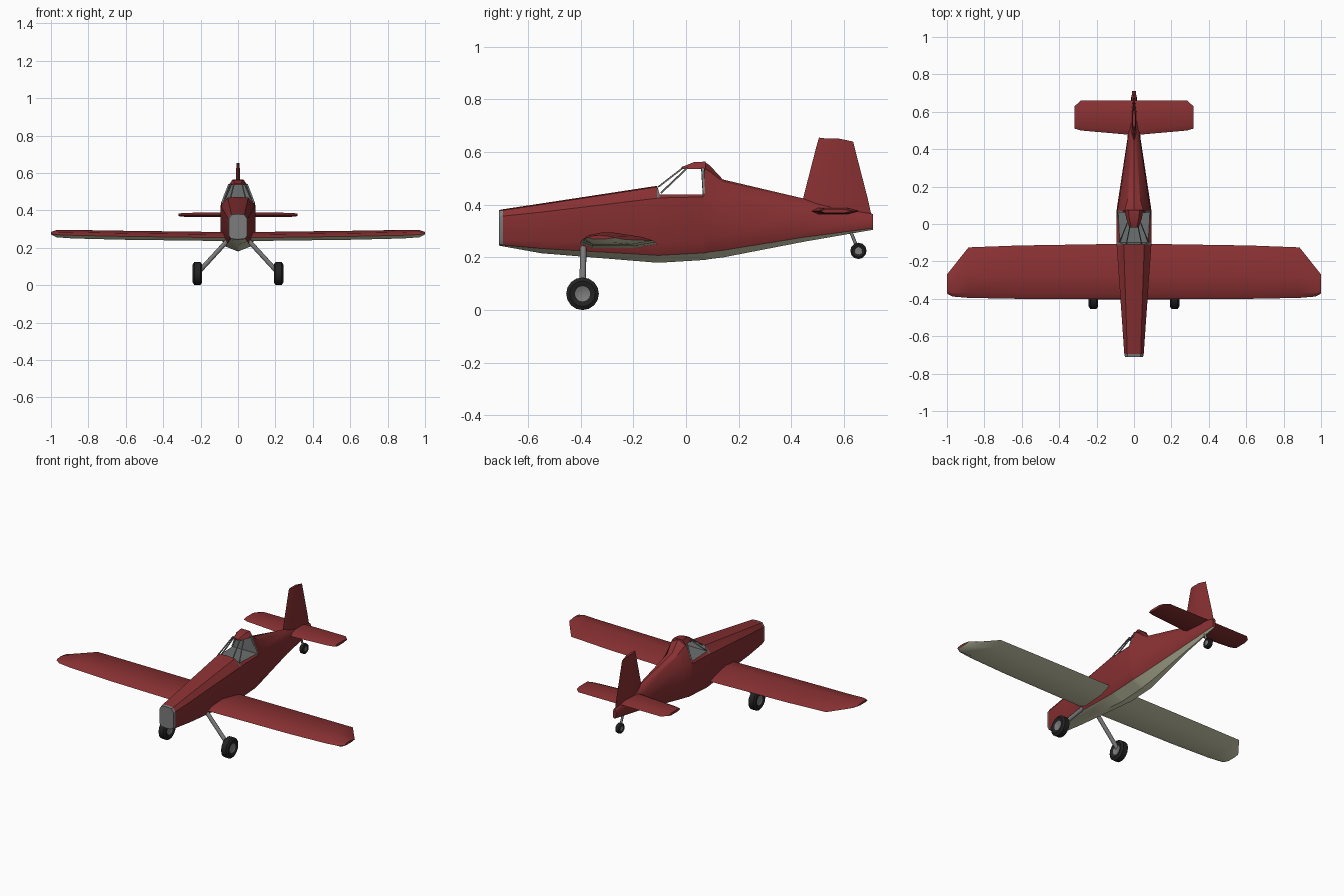
import bpy, bmesh, math
from mathutils import Vector

if "Cube" in bpy.data.objects:
    bpy.data.objects.remove(bpy.data.objects["Cube"], do_unlink=True)


def material(name, color):
    m = bpy.data.materials.new(name)
    m.use_nodes = True
    m.diffuse_color = (*color, 1)
    bsdf = m.node_tree.nodes["Principled BSDF"]
    bsdf.inputs["Base Color"].default_value = (*color, 1)
    bsdf.inputs["Roughness"].default_value = 0.7
    return m


RED = material("red paint", (0.25, 0.03, 0.032))
TAN = material("tan underside", (0.68, 0.68, 0.48))
GREY = material("grey metal", (0.2, 0.2, 0.2))
CABIN = material("cabin grey", (0.15, 0.16, 0.16))
BLACK = material("black rubber", (0.016, 0.016, 0.016))


def loft(name, rings, mats, rule=None, angle=30):
    """Skin a row of closed rings, cap both ends, colour faces by rule(face)."""
    bm = bmesh.new()
    rows = [[bm.verts.new(p) for p in ring] for ring in rings]
    n = len(rows[0])
    for a, b in zip(rows, rows[1:]):
        for i in range(n):
            j = (i + 1) % n
            bm.faces.new((a[i], a[j], b[j], b[i]))
    bm.faces.new(rows[0])
    bm.faces.new(rows[-1])
    bmesh.ops.recalc_face_normals(bm, faces=bm.faces)
    for f in bm.faces:
        f.smooth = True
        f.material_index = rule(f) if rule else 0
    mesh = bpy.data.meshes.new(name)
    bm.to_mesh(mesh)
    bm.free()
    for m in mats:
        mesh.materials.append(m)
    mesh.set_sharp_from_angle(angle=math.radians(angle))
    ob = bpy.data.objects.new(name, mesh)
    bpy.context.collection.objects.link(ob)
    return ob


def rod(name, a, b, radius, mat, sides=8):
    a, b = Vector(a), Vector(b)
    turn = (b - a).to_track_quat("Z", "Y")
    circle = [turn @ Vector((radius * math.cos(t), radius * math.sin(t), 0))
              for t in (2 * math.pi * (i + 0.5) / sides for i in range(sides))]
    return loft(name, [[p + c for c in circle] for p in (a, b)], [mat], angle=50)


def wheel(name, center, radius, half_width, sides=16):
    # half profile: hub rim, sidewall, tread shoulder
    half = [(0.8, 0.47), (0.9, 0.52), (1.0, 0.78), (0.65, 1.0)]
    profile = [(-x, r) for x, r in half] + [(x, r) for x, r in reversed(half)]
    cx, cy, cz = center
    rings = [[(cx + x * half_width,
               cy + r * radius * math.sin(2 * math.pi * i / sides),
               cz - r * radius * math.cos(2 * math.pi * i / sides))
              for i in range(sides)] for x, r in profile]
    return loft(name, rings, [BLACK, GREY], lambda f: int(len(f.verts) > 4), 40)


# Fuselage: y, bottom z, chine, lower side, shoulder, top corner, top z
sections = [
    (-0.71, 0.245, (0.038, 0.249), (0.048, 0.265), (0.048, 0.355), (0.034, 0.377), 0.38),
    (-0.695, 0.242, (0.041, 0.247), (0.052, 0.265), (0.052, 0.357), (0.036, 0.379), 0.383),
    (-0.55, 0.216, (0.05, 0.234), (0.062, 0.26), (0.062, 0.372), (0.04, 0.401), 0.405),
    (-0.11, 0.18, (0.07, 0.208), (0.093, 0.255), (0.093, 0.425), (0.055, 0.468), 0.472),
    (-0.1, 0.18, (0.07, 0.208), (0.093, 0.255), (0.093, 0.426), (0.076, 0.44), 0.44),
    (0.065, 0.19, (0.07, 0.217), (0.093, 0.26), (0.092, 0.43), (0.085, 0.44), 0.44),
    (0.07, 0.19, (0.07, 0.217), (0.093, 0.26), (0.09, 0.441), (0.05, 0.537), 0.563),
    (0.09, 0.194, (0.068, 0.221), (0.091, 0.264), (0.086, 0.438), (0.045, 0.527), 0.55),
    (0.14, 0.2, (0.062, 0.227), (0.083, 0.275), (0.077, 0.43), (0.032, 0.487), 0.496),
    (0.45, 0.26, (0.027, 0.277), (0.036, 0.3), (0.034, 0.385), (0.014, 0.415), 0.423),
    (0.71, 0.305, (0.008, 0.311), (0.01, 0.32), (0.01, 0.35), (0.006, 0.362), 0.365),
]


def hull_ring(section):
    y, bottom, *side, top = section
    right = [(x, y, z) for x, z in side]
    left = [(-x, y, z) for x, z in reversed(side)]
    return [(0, y, bottom)] + right + [(0, y, top)] + left


def hull_color(f):
    c = f.calc_center_median()
    if c.y < -0.7:
        return 2
    if -0.108 < c.y < 0.069 and c.z > 0.437:
        return 3
    return 1 if f.normal.z < -0.7 else 0


loft("fuselage", [hull_ring(s) for s in sections], [RED, TAN, GREY, CABIN], hull_color, 32)

# Cabin roof
roof = [(-0.018, 0.026, 0.535, 0.543), (0.03, 0.042, 0.535, 0.562), (0.075, 0.05, 0.535, 0.564)]
loft("cabin_roof", [[(-w, y, low), (w, y, low), (w * 0.6, y, top), (-w * 0.6, y, top)]
                    for y, w, low, top in roof], [RED])


# Airfoil surfaces: stations run tip to tip
def airfoil(x, lead, trail, z, scale, shape):
    return [(x, lead + u * (trail - lead), z + h * scale) for u, h in shape]


def mirrored(stations):
    return [(-s[0], *s[1:]) for s in reversed(stations) if s[0] > 0] + stations


wing_shape = [(0, 0.003), (0.1, 0.02), (0.42, 0.033), (0.85, 0.014), (1, 0), (0.7, -0.015), (0.15, -0.015)]
wing_half = [(0, -0.4, -0.105, 0.25, 1), (0.62, -0.4, -0.115, 0.258, 1),
             (0.885, -0.395, -0.125, 0.264, 0.95), (0.97, -0.388, -0.232, 0.268, 0.8),
             (1.0, -0.372, -0.27, 0.275, 0.3)]
loft("wing", [airfoil(*s, wing_shape) for s in mirrored(wing_half)], [RED, TAN],
     lambda f: int(f.normal.z < -0.05), 25)

tail_shape = [(0, 0), (0.15, 0.012), (0.75, 0.012), (1, 0), (0.75, -0.012), (0.15, -0.012)]
tail_half = [(0, 0.475, 0.66, 0.376, 1.1), (0.285, 0.5, 0.66, 0.376, 0.9), (0.317, 0.51, 0.63, 0.376, 0.6)]
loft("tailplane", [airfoil(*s, tail_shape) for s in mirrored(tail_half)], [RED])

# Fin: front and rear y with their heights, and half thickness
fin = [(0.425, 0.36, 0.708, 0.345, 0.014), (0.445, 0.425, 0.69, 0.425, 0.013),
       (0.495, 0.62, 0.641, 0.615, 0.01), (0.505, 0.655, 0.635, 0.64, 0.007)]


def fin_ring(front, zf, rear, zr, w):
    def at(x, u, lift=0.0):
        return (x, front + u * (rear - front), zf + u * (zr - zf) + lift)
    bump = 0.005 if zf > 0.65 else 0
    return [at(0, 0), at(w, 0.2), at(w, 0.6, bump), at(0, 1), at(-w, 0.6, bump), at(-w, 0.2)]


loft("tail_fin", [fin_ring(*s) for s in fin], [RED])

# Paired parts: cabin frame and main landing gear
for name, s in (("left", 1), ("right", -1)):
    rod(name + "_windscreen_post", (s * 0.04, -0.105, 0.468), (s * 0.022, -0.012, 0.54), 0.004, GREY, 4)
    rod(name + "_door_post", (s * 0.076, -0.095, 0.445), (s * 0.036, 0.005, 0.54), 0.004, GREY, 4)
    rod(name + "_rear_post", (s * 0.086, 0.068, 0.44), (s * 0.047, 0.062, 0.54), 0.006, GREY, 4)
    rod(name + "_gear_leg", (s * 0.05, -0.39, 0.245), (s * 0.215, -0.393, 0.065), 0.013, GREY)
    wheel(name + "_main_wheel", (s * 0.217, -0.393, 0.062), 0.062, 0.025)

# Tail wheel
rod("tail_gear_leg", (0, 0.625, 0.3), (0, 0.655, 0.225), 0.007, GREY)
wheel("tail_wheel", (0, 0.655, 0.225), 0.031, 0.015, 12)
